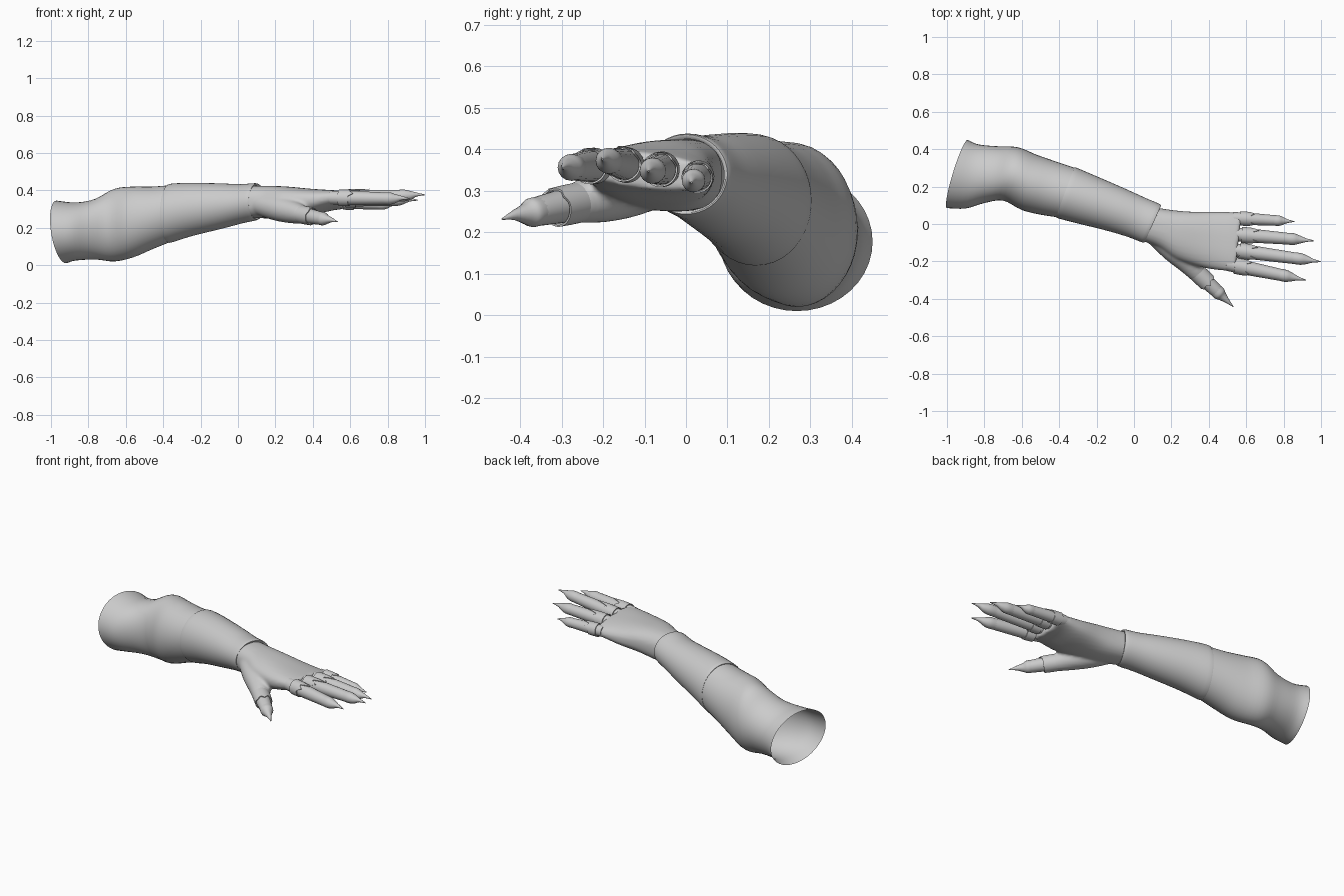
import bpy, bmesh, math
from mathutils import Vector as V

if "Cube" in bpy.data.objects:
    bpy.data.objects.remove(bpy.data.objects["Cube"])

grey = bpy.data.materials.new("plain grey")
grey.diffuse_color = (0.6, 0.6, 0.6, 1)
grey.use_nodes = True
grey.node_tree.nodes["Principled BSDF"].inputs["Base Color"].default_value = grey.diffuse_color


def spline(a, b, c, d, t):
    """Catmull-Rom blend between b and c."""
    return 0.5 * (2 * b + (c - a) * t + (2 * a - 5 * b + 4 * c - d) * t * t
                  + (3 * b - a - 3 * c + d) * t ** 3)


def finish(name, bm, angle=40):
    bmesh.ops.recalc_face_normals(bm, faces=bm.faces)
    me = bpy.data.meshes.new(name)
    bm.to_mesh(me)
    bm.free()
    ob = bpy.data.objects.new(name, me)
    bpy.context.collection.objects.link(ob)
    me.materials.append(grey)
    bpy.ops.object.select_all(action='DESELECT')
    ob.select_set(True)
    bpy.context.view_layer.objects.active = ob
    bpy.ops.object.shade_smooth_by_angle(angle=math.radians(angle))
    return ob


def loft(bm, secs, n=32, steps=4, power=2.0, caps=True):
    """Skin rings given as (centre, side half-vector, up half-vector)."""
    dense = []
    for i in range(len(secs) - 1):
        p = [secs[max(0, min(len(secs) - 1, i + k))] for k in (-1, 0, 1, 2)]
        for s in range(steps):
            dense.append([spline(*(q[j] for q in p), s / steps) for j in range(3)])
    dense.append(secs[-1])
    rings = []
    for c, side, up in dense:
        ring = []
        for k in range(n):
            a = 2 * math.pi * k / n
            ca, sa = math.cos(a), math.sin(a)
            x = math.copysign(abs(ca) ** (2 / power), ca)
            y = math.copysign(abs(sa) ** (2 / power), sa)
            ring.append(bm.verts.new(c + side * x + up * y))
        rings.append(ring)
    for r, q in zip(rings, rings[1:]):
        for k in range(n):
            bm.faces.new((r[k], r[(k + 1) % n], q[(k + 1) % n], q[k]))
    if caps:
        bm.faces.new(rings[0])
        bm.faces.new(rings[-1])


def span(lx, ly, rx, ry, top, bottom, lean=0.0, tilt=0.0):
    """Ring from its left point, right point and height range."""
    c = V(((lx + rx) / 2, (ly + ry) / 2, (top + bottom) / 2))
    return (c, V(((lx - rx) / 2, (ly - ry) / 2, -tilt)), V((lean, 0, (top - bottom) / 2)))


def rod(points, flat=1.0):
    """Rings square to a path of (position, radius)."""
    out = []
    for i, (p, r) in enumerate(points):
        d = (V(points[min(i + 1, len(points) - 1)][0]) - V(points[max(i - 1, 0)][0])).normalized()
        side = V((0, 0, 1)).cross(d).normalized()
        out.append((V(p), side * r, d.cross(side) * r * flat))
    return out


# Upper sleeve, open at the elbow end
bm = bmesh.new()
loft(bm, [
    span(-.89, .45, -1.0, .085, .345, .01, -.025),
    span(-.83, .425, -.90, .083, .335, .025),
    span(-.72, .415, -.80, .112, .355, .03),
    span(-.62, .41, -.70, .125, .408, .02),
    span(-.52, .37, -.60, .075, .42, .042),
    span(-.42, .335, -.50, .05, .42, .085),
    span(-.30, .295, -.40, .035, .428, .13)], n=40, caps=False)
finish("upper_sleeve", bm)

# Forearm cuff, with small turned-in rims
bm = bmesh.new()
loft(bm, [
    span(-.312, .292, -.408, .042, .422, .13),
    span(-.312, .302, -.41, .032, .435, .12),
    span(-.20, .255, -.30, .003, .44, .155),
    span(-.05, .19, -.14, -.037, .437, .193),
    span(.06, .14, -.03, -.07, .433, .222),
    span(.14, .105, .05, -.10, .438, .24),
    span(.139, .092, .053, -.085, .425, .252)], n=40, caps=False)
finish("forearm_cuff", bm)

# Glove: palm and thumb root fused into one skin
bm = bmesh.new()
loft(bm, [
    span(.11, .09, .03, -.085, .424, .253),
    span(.20, .075, .13, -.125, .424, .25),
    span(.30, .066, .23, -.19, .42, .255),
    span(.42, .066, .38, -.235, .407, .272, 0, .008),
    span(.52, .063, .49, -.25, .398, .297, 0, .015),
    span(.575, .058, .54, -.255, .392, .305, 0, .018)], n=40, power=2.4)
loft(bm, rod([((.12, -.06, .325), .06), ((.21, -.135, .305), .068),
              ((.29, -.205, .285), .062), ((.35, -.275, .268), .047)]), n=24)
glove = finish("glove", bm)
m = glove.modifiers.new("fuse", 'REMESH')
m.mode = 'VOXEL'
m.voxel_size = 0.009
m.use_smooth_shade = True
m = glove.modifiers.new("soften", 'SMOOTH')
m.iterations = 6


def collar(name, base, tip, r, length, spike):
    """Thin band round a digit with a zigzag front edge."""
    b, d = V(base), (V(tip) - V(base)).normalized()
    side = V((0, 0, 1)).cross(d).normalized()
    up = d.cross(side)
    bm = bmesh.new()
    n, rows = 48, []
    for t, rr in ((0, .88), (0, 1.0), (.5, 1.0), (1, .98), (1, .88)):
        row = []
        for k in range(n):
            a = 2 * math.pi * k / n
            off = abs((a - math.pi / 2 + math.pi) % (2 * math.pi) - math.pi)
            ext = max(0, 1 - off / .45) + .5 * max(0, 1 - abs(off - .9) / .45)
            radial = side * math.cos(a) + up * math.sin(a)
            row.append(bm.verts.new(b + d * t * (length + spike * ext) + radial * r * rr))
        rows.append(row)
    for p, q in zip(rows, rows[1:]):
        for k in range(n):
            bm.faces.new((p[k], p[(k + 1) % n], q[(k + 1) % n], q[k]))
    finish(name, bm)


def digit(name, base, tip, r, claw, spike, collar_len=.055):
    """Finger, claw and collar; claw is the fraction where the claw begins."""
    b, t = V(base), V(tip)
    d = t - b

    def at(f, dz=0.0):
        return b + d * f + V((0, 0, dz))
    bm = bmesh.new()
    loft(bm, rod([(at(-.12), r * .95), (at(.1), r), (at(claw * .55), r * .92),
                  (at(claw), r * .78), (at(claw + .07), r * .45)]), n=20)
    finish(name, bm)
    # Pointed claw
    bm = bmesh.new()
    loft(bm, rod([(at(claw - .1), r * .84), (at(claw), r * .84), (at(claw + .08), r * .6),
                  (at(claw + (1 - claw) * .6, .003), r * .28), (at(1), .002)]), n=16)
    finish(name + "_claw", bm)
    collar(name + "_collar", base, tip, r * 1.16, collar_len, spike)


# Fingers and thumb
digit("little_finger", (.565, .03, .335), (.857, .013, .32), .033, .72, .045)
digit("ring_finger", (.575, -.058, .352), (.962, -.09, .347), .037, .72, .075)
digit("middle_finger", (.565, -.143, .362), (1.0, -.202, .376), .037, .75, .085)
digit("index_finger", (.54, -.222, .36), (.92, -.30, .355), .038, .72, .06)
digit("thumb", (.335, -.258, .272), (.532, -.443, .232), .042, .62, .02, .08)
